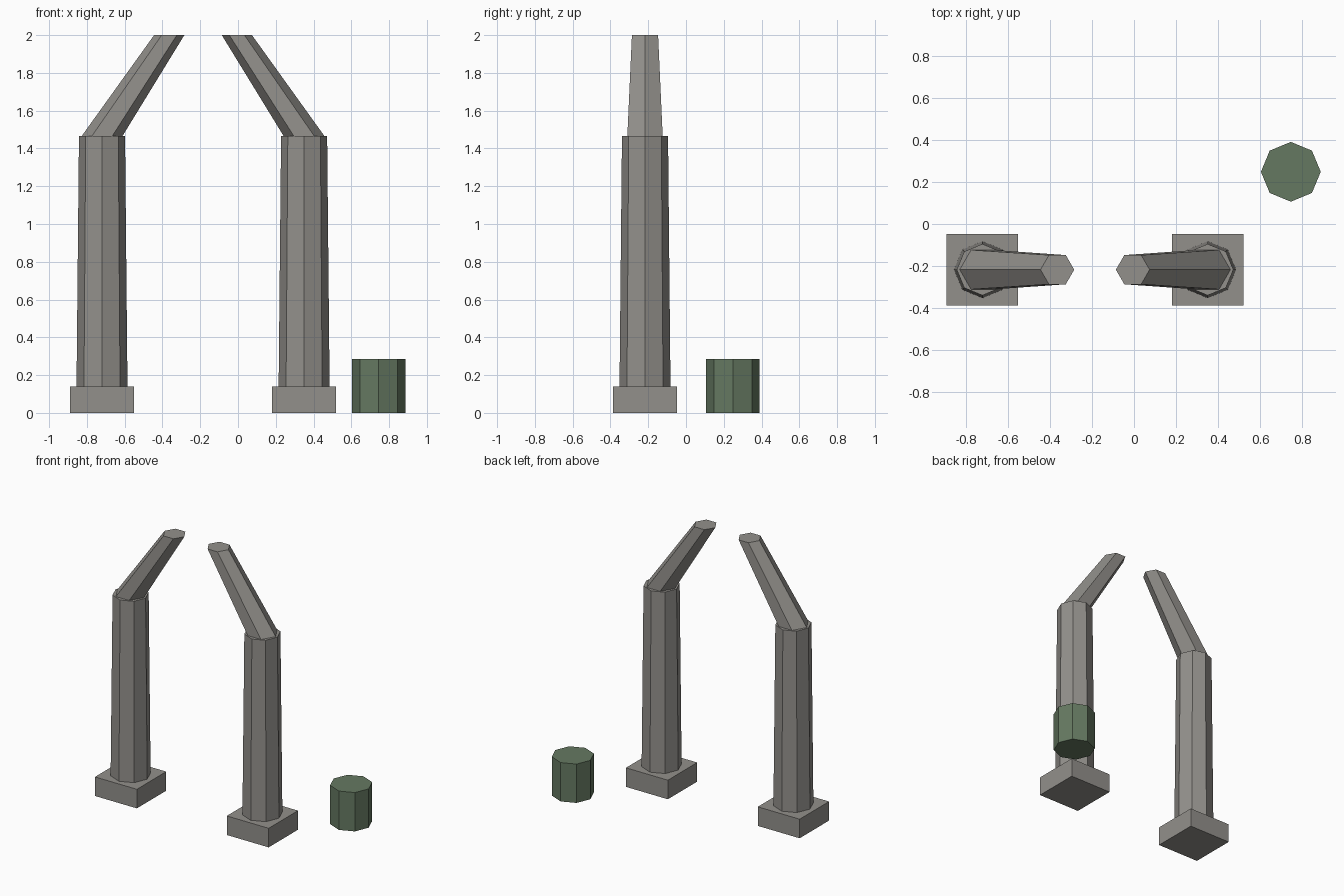
import bpy
import bmesh
import math

cube = bpy.data.objects.get("Cube")
if cube:
    bpy.data.objects.remove(cube, do_unlink=True)


def make_material(name, colour):
    mat = bpy.data.materials.new(name)
    mat.use_nodes = True
    mat.diffuse_color = colour
    mat.node_tree.nodes["Principled BSDF"].inputs["Base Color"].default_value = colour
    return mat


def prism(name, sides, bottom, r_bottom, top, r_top, mat, turn=0.0):
    """Capped tapered prism with level ends; the top may be offset to lean it."""
    bm = bmesh.new()
    rings = []
    for (cx, cy, cz), r in ((bottom, r_bottom), (top, r_top)):
        angles = [turn + math.tau * i / sides for i in range(sides)]
        rings.append([bm.verts.new((cx + r * math.cos(a), cy + r * math.sin(a), cz))
                      for a in angles])
    low, high = rings
    for i in range(sides):
        j = (i + 1) % sides
        bm.faces.new((low[i], low[j], high[j], high[i]))
    bm.faces.new(low[::-1])
    bm.faces.new(high)
    mesh = bpy.data.meshes.new(name)
    bm.to_mesh(mesh)
    bm.free()
    mesh.materials.append(mat)
    obj = bpy.data.objects.new(name, mesh)
    bpy.context.collection.objects.link(obj)
    return obj


stone = make_material("grey_stone", (0.29, 0.28, 0.26, 1))
green = make_material("dull_green", (0.13, 0.19, 0.12, 1))

# Two leaning columns, each a square plinth, octagonal pillar and hexagonal arm
Y = -0.217
PLINTH_TOP, PILLAR_TOP, ARM_TOP = 0.14, 1.465, 2.0
for side, x, lean in (("right", -0.72, 1), ("left", 0.35, -1)):
    half_diagonal = 0.17 * math.sqrt(2)
    prism(side + "_plinth", 4, (x, Y, 0), half_diagonal,
          (x, Y, PLINTH_TOP), half_diagonal, stone, math.pi / 4)
    prism(side + "_pillar", 8, (x, Y, PLINTH_TOP), 0.135,
          (x, Y, PILLAR_TOP), 0.122, stone)
    prism(side + "_arm", 6, (x, Y, PILLAR_TOP), 0.108,
          (x + lean * 0.356, Y, ARM_TOP), 0.08, stone)

# Free-standing octagonal drum
prism("drum", 8, (0.745, 0.248, 0), 0.142, (0.745, 0.248, 0.285), 0.142, green)
